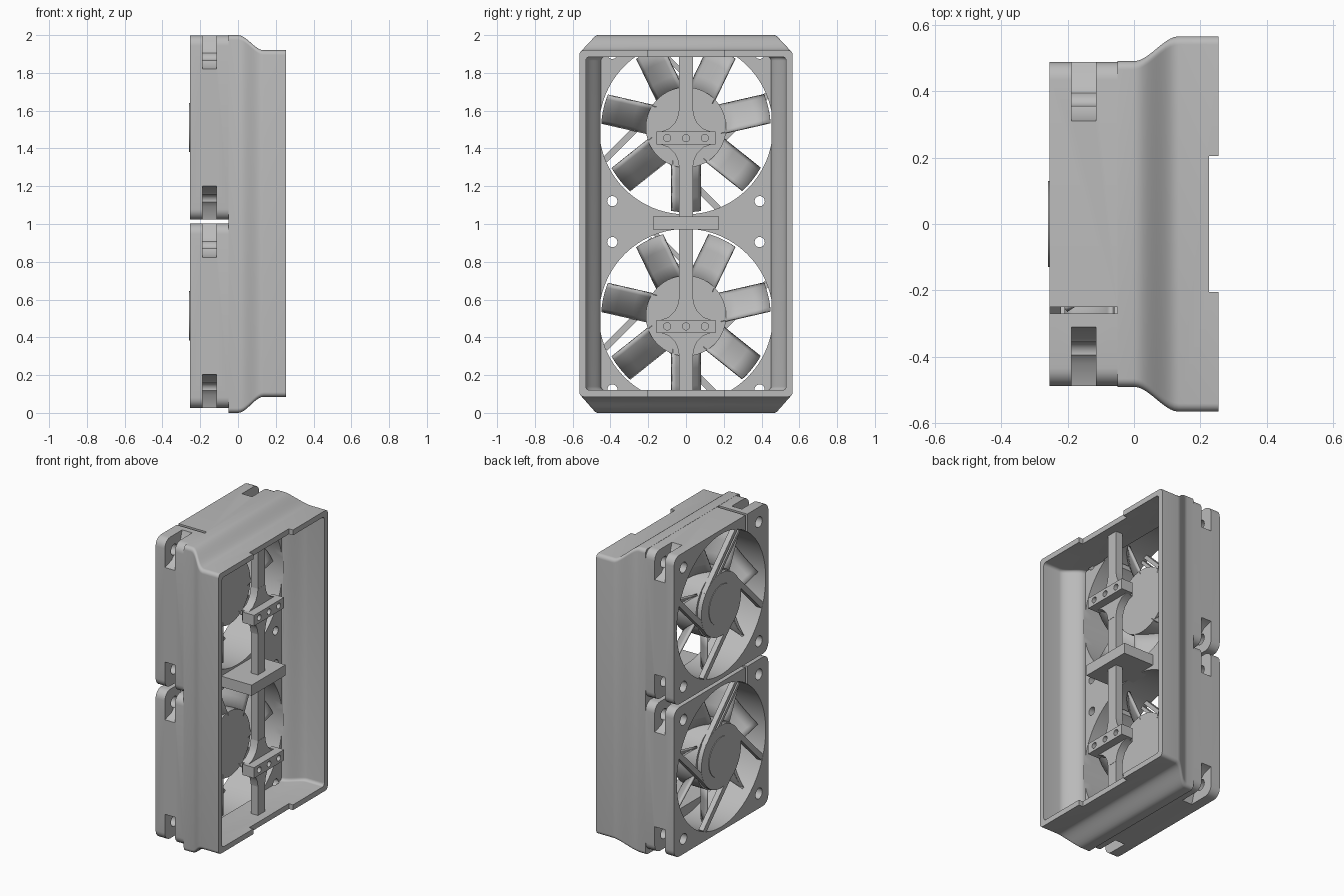
import bpy, bmesh, math
from math import sin, cos, pi
from mathutils import Matrix

cube = bpy.data.objects.get("Cube")
if cube:
    bpy.data.objects.remove(cube)

grey = bpy.data.materials.new("plain grey")
grey.use_nodes = True
COLOR = (0.5, 0.5, 0.5, 1)
grey.diffuse_color = COLOR
grey.node_tree.nodes["Principled BSDF"].inputs["Base Color"].default_value = COLOR


def finish(name, bm):
    bmesh.ops.recalc_face_normals(bm, faces=bm.faces)
    mesh = bpy.data.meshes.new(name)
    bm.to_mesh(mesh)
    bm.free()
    mesh.materials.append(grey)
    ob = bpy.data.objects.new(name, mesh)
    bpy.context.collection.objects.link(ob)
    return ob


def loft(name, sections):
    """Capped solid through (x, outline in y and z) sections."""
    bm = bmesh.new()
    rings = [[bm.verts.new((x, y, z)) for y, z in pts] for x, pts in sections]
    for a, b in zip(rings, rings[1:]):
        for i in range(len(a)):
            j = (i + 1) % len(a)
            bm.faces.new((a[i], a[j], b[j], b[i]))
    bm.faces.new(rings[0])
    bm.faces.new(rings[-1])
    return finish(name, bm)


def prism(name, pts, x0, x1):
    return loft(name, [(x0, pts), (x1, pts)])


def circle(y, z, r, n=64):
    return [(y + r * cos(2 * pi * i / n), z + r * sin(2 * pi * i / n)) for i in range(n)]


def rect(y0, y1, z0, z1):
    return [(y0, z0), (y1, z0), (y1, z1), (y0, z1)]


def round_rect(w, z0, z1, r, n=6):
    pts = []
    corners = [(w - r, z1 - r), (r - w, z1 - r), (r - w, z0 + r), (w - r, z0 + r)]
    for k, (y, z) in enumerate(corners):
        for i in range(n + 1):
            a = pi / 2 * (k + i / n)
            pts.append((y + r * cos(a), z + r * sin(a)))
    return pts


def cut(ob, cutters):
    """Subtract each cutter, bake the result and drop the cutter."""
    for c in cutters:
        c.hide_render = True
        mod = ob.modifiers.new("cut", 'BOOLEAN')
        mod.operation, mod.solver, mod.object = 'DIFFERENCE', 'EXACT', c
        dg = bpy.context.evaluated_depsgraph_get()
        baked = bpy.data.meshes.new_from_object(ob.evaluated_get(dg))
        ob.modifiers.clear()
        ob.data = baked
        bpy.data.objects.remove(c)


SIDE, BORE, SCREW = 0.488, 0.46, 0.39
BACK, SEAT = -0.255, -0.05
CENTRES = {"lower": 0.514, "upper": 1.511}
CORNERS = [(sy, sz) for sy in (-1, 1) for sz in (-1, 1)]

# Shroud: flared in width, narrowed in height, hollow at the front
steps = [i / 10 for i in range(11)]
ease = [t * t * (3 - 2 * t) for t in steps]
outer = [(SEAT, round_rect(0.49, 0, 2, 0.025))]
outer += [(0.135 * t, round_rect(0.49 + 0.075 * e, 0.085 * e, 2 - 0.08 * e, 0.025))
          for t, e in zip(steps, ease)]
outer.append((0.255, round_rect(0.565, 0.085, 1.92, 0.025)))
inner = [(0.135 * t, round_rect(0.45 + 0.08 * e, 0.12, 1.885, 0.02))
         for t, e in zip(steps, ease)]
inner.append((0.3, round_rect(0.53, 0.12, 1.885, 0.02)))
shroud = loft("shroud", outer)
tools = [loft("cavity", inner),
         prism("rim_notch", rect(-0.205, 0.205, -0.1, 2.1), 0.225, 0.4)]
for zc in CENTRES.values():
    tools.append(prism("opening", circle(0, zc, BORE, 96), -0.1, 0.01))
    tools += [prism("hole", circle(sy * SCREW, zc + sz * SCREW, 0.027, 24), -0.1, 0.01)
              for sy, sz in CORNERS]
cut(shroud, tools)

# Centre rail with filleted brackets and a deep cross beam
prism("rail", rect(-0.037, 0.037, 0.11, 1.895), 0.12, 0.17)
prism("cross_beam", rect(-0.175, 0.175, 0.97, 1.04), -0.045, 0.222)
fillet = [(0.13, 0.035), (0.09, 0.05), (0.06, 0.08), (0.045, 0.11), (0.037, 0.15)]
for name, zc in CENTRES.items():
    zb = zc - 0.056
    half = [(y, z) for y, z in fillet]
    outline = [(y, zb + z) for y, z in half] + [(-y, zb + z) for y, z in half[::-1]]
    outline += [(-y, zb - z) for y, z in half] + [(y, zb - z) for y, z in half[::-1]]
    prism(name + "_bracket_fillet", outline, 0.119, 0.171)
    bracket = prism(name + "_bracket", rect(-0.155, 0.155, zb - 0.035, zb + 0.035), 0.14, 0.225)
    cut(bracket, [prism("hole", circle(y, zb, 0.019, 20), 0.172, 0.3)
                  for y in (-0.1, 0, 0.1)])


def fan_frame(name, zc):
    frame = prism(name, round_rect(SIDE, zc - SIDE, zc + SIDE, 0.055), BACK, SEAT)
    tools = [prism("bore", circle(0, zc, BORE, 96), -0.3, 0)]
    pocket = [(0.3, 0.52), (0.33, 0.42), (0.42, 0.33), (0.52, 0.3), (0.52, 0.52)]
    for sy, sz in CORNERS:
        tools.append(prism("pocket", [(sy * y, zc + sz * z) for y, z in pocket],
                           -0.188, -0.115))
        tools.append(prism("hole", circle(sy * SCREW, zc + sz * SCREW, 0.035, 24), -0.3, 0))
    # Cable exit slot in the top wall
    tools.append(prism("slot", rect(-0.27, -0.25, zc + 0.36, zc + 0.52), -0.3, 0))
    cut(frame, tools)


def rotor(name, zc):
    prism(name + "_hub", circle(0, zc, 0.213), -0.222, -0.06)
    # Seven pitched, slightly cambered blades
    bm = bmesh.new()
    for k in range(7):
        turn = Matrix.Translation((0, 0, zc)) @ Matrix.Rotation(-pi / 2 + 2 * pi * k / 7, 4, 'X')
        grid = []
        for r in (0.19, 0.28, 0.37, 0.448):
            row = []
            for i in range(9):
                t = i / 4 - 1
                reach = math.sqrt(r * r - (0.075 * t) ** 2)
                co = Matrix.Translation((0, reach, 0.075 * t)).translation
                co.x = -0.135 - 0.07 * t + 0.018 * (1 - t * t)
                row.append(bm.verts.new(turn @ co))
            grid.append(row)
        for a, b in zip(grid, grid[1:]):
            for i in range(8):
                bm.faces.new((a[i], a[i + 1], b[i + 1], b[i]))
    blades = finish(name + "_blades", bm)
    solid = blades.modifiers.new("thickness", 'SOLIDIFY')
    solid.thickness, solid.offset = 0.014, 0


def stator(name, zc):
    prism(name + "_motor_plate", circle(0, zc, 0.205), BACK, -0.226)
    prism(name + "_label", circle(0, zc, 0.13), -0.259, BACK)
    # Four tangent spokes; the one at the cable exit is a double channel
    for k in range(4):
        strips = [(0.18, 0.205), (0.145, 0.165)] if k == 3 else [(0.165, 0.2)]
        a = pi * 3 / 4 + k * pi / 2
        for i, (d0, d1) in enumerate(strips):
            pts = []
            for along, d in ((-0.02, d0), (0.425, d0), (0.425, d1), (-0.02, d1)):
                pts.append((d * cos(a) - along * sin(a), zc + d * sin(a) + along * cos(a)))
            prism(f"{name}_spoke_{k + 1}_{i + 1}", pts, BACK + 0.001, -0.22)


for name, zc in CENTRES.items():
    fan_frame(name + "_fan_frame", zc)
    rotor(name + "_rotor", zc)
    stator(name + "_stator", zc)

# Smooth curved surfaces, crisp edges
bpy.ops.object.select_all(action='DESELECT')
parts = [o for o in bpy.context.scene.objects
         if o.type == 'MESH' and grey.name in o.data.materials]
for o in parts:
    o.select_set(True)
bpy.context.view_layer.objects.active = parts[0]
bpy.ops.object.shade_smooth_by_angle(angle=math.radians(30))
